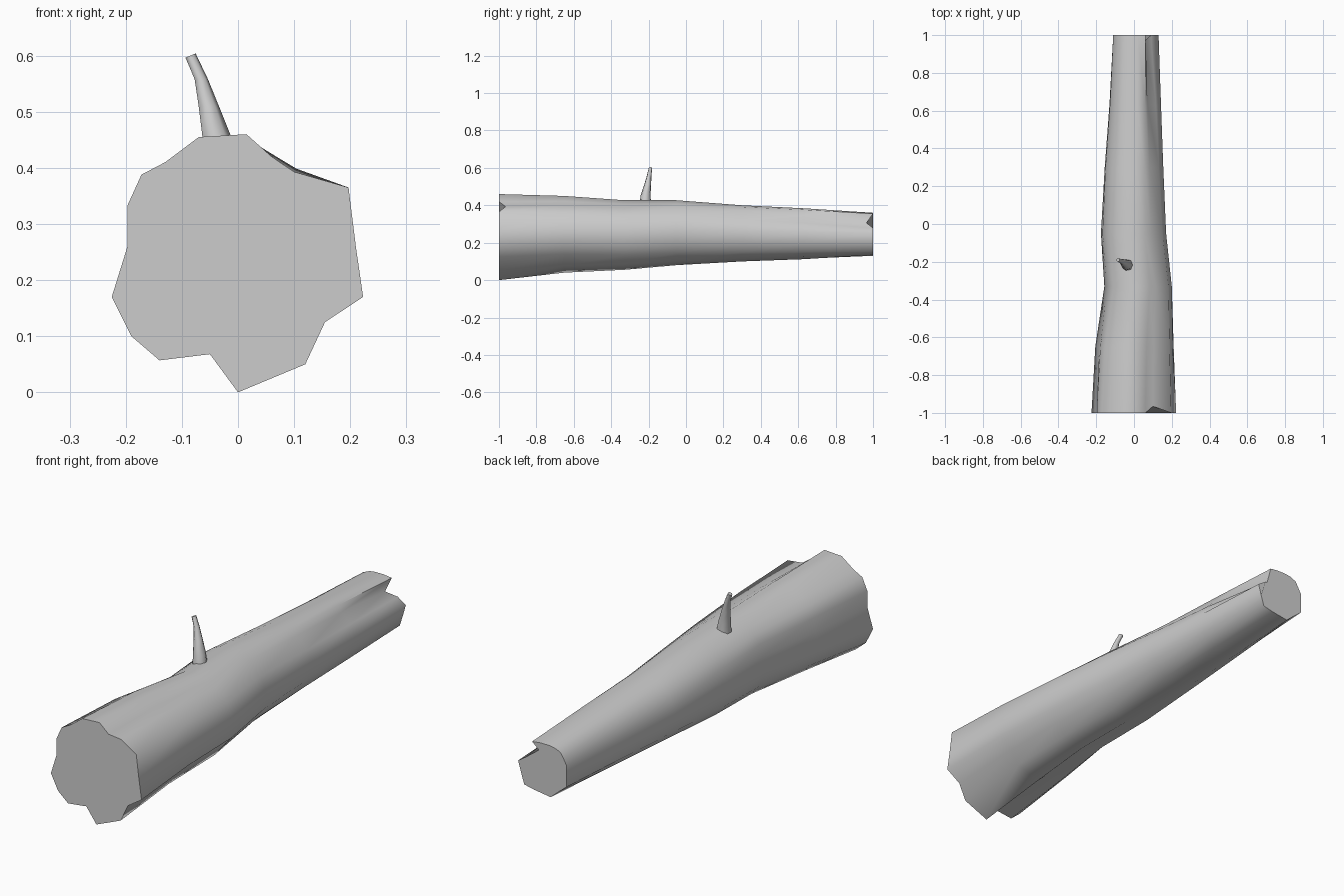
import bpy, bmesh, math
from mathutils import Vector

if "Cube" in bpy.data.objects:
    bpy.data.objects.remove(bpy.data.objects["Cube"], do_unlink=True)

grey = bpy.data.materials.new("bark grey")
grey.use_nodes = True
grey.diffuse_color = (0.6, 0.6, 0.6, 1)
grey.node_tree.nodes["Principled BSDF"].inputs["Base Color"].default_value = (0.6, 0.6, 0.6, 1)


def loft(name, rings, angle):
    """Skin a list of equal rings, cap both ends and smooth the sides."""
    bm = bmesh.new()
    loops = [[bm.verts.new(p) for p in ring] for ring in rings]
    n = len(loops[0])
    for a, b in zip(loops, loops[1:]):
        for i in range(n):
            j = (i + 1) % n
            bm.faces.new((a[i], a[j], b[j], b[i]))
    caps = [bm.faces.new(loops[0][::-1]), bm.faces.new(loops[-1])]
    rims = {e for f in caps for e in f.edges}
    bmesh.ops.recalc_face_normals(bm, faces=bm.faces[:])
    for f in bm.faces:
        f.smooth = f not in caps
    for e in bm.edges:
        e.smooth = e not in rims and e.calc_face_angle(0) < math.radians(angle)
    mesh = bpy.data.meshes.new(name)
    bm.to_mesh(mesh)
    bm.free()
    mesh.materials.append(grey)
    obj = bpy.data.objects.new(name, mesh)
    bpy.context.collection.objects.link(obj)
    return obj


def normalise(points):
    """Scale an outline into the box from -1 to 1."""
    xs, zs = zip(*points)
    mid = Vector((max(xs) + min(xs), max(zs) + min(zs))) / 2
    half = Vector((max(xs) - min(xs), max(zs) - min(zs))) / 2
    return [Vector(((x - mid.x) / half.x, (z - mid.y) / half.y)) for x, z in points]


# Outlines of the two sawn ends, counted from the bottom towards +x
front = normalise([(0, 0), (.12, .05), (.155, .125), (.223, .17), (.21, .26), (.197, .365),
                   (.1, .393), (.06, .42), (.015, .46), (-.07, .455), (-.13, .41),
                   (-.172, .388), (-.197, .333), (-.197, .26), (-.225, .17), (-.19, .1),
                   (-.14, .057), (-.05, .068)])
back = normalise([(0, .135), (.05, .142), (.1, .153), (.115, .2), (.13, .253), (.09, .28),
                  (.052, .307), (.061, .357), (.02, .362), (-.022, .362), (-.05, .358),
                  (-.08, .345), (-.095, .32), (-.11, .293), (-.11, .245), (-.11, .198),
                  (-.07, .165), (-.03, .13)])
middle = [(a + b).normalized() for a, b in zip(front, back)]

# Stations along the trunk: y, left, right, bottom, top, share of front and back outline
stations = [(-1, -.225, .223, 0, .46, 1, 0), (-.65, -.205, .21, .04, .45, .7, 0),
            (-.33, -.157, .2, .055, .427, .45, 0), (-.05, -.175, .17, .08, .427, .2, 0),
            (.3, -.155, .155, .1, .4, 0, .1), (.63, -.13, .143, .112, .384, 0, .35),
            (1, -.11, .13, .13, .36, 0, 1)]
NOTCH = 6
trunk = []
for y, x0, x1, z0, z1, f, b in stations:
    shape = normalise([p * f + q * b + m * (1 - f - b)
                       for p, q, m in zip(front, back, middle)])
    ring = [Vector(((x0 + x1) / 2 + p.x * (x1 - x0) / 2, y,
                    (z0 + z1) / 2 + p.y * (z1 - z0) / 2)) for p in shape]
    if abs(y) == 1:
        ring[NOTCH].y *= .965
    trunk.append(ring)
loft("log_trunk", trunk, 65)

# Bent, tapering twig on top
knots = [(-.033, -.218, .39, .033), (-.039, -.216, .455, .027), (-.053, -.205, .51, .019),
         (-.066, -.197, .558, .0125), (-.085, -.19, .6, .0095)]
twig = [[(x + r * math.cos(i * math.tau / 7), y + r * math.sin(i * math.tau / 7),
          z + (.004 * math.cos(i * math.tau / 7) if z == .6 else 0)) for i in range(7)]
        for x, y, z, r in knots]
loft("twig", twig, 75)
